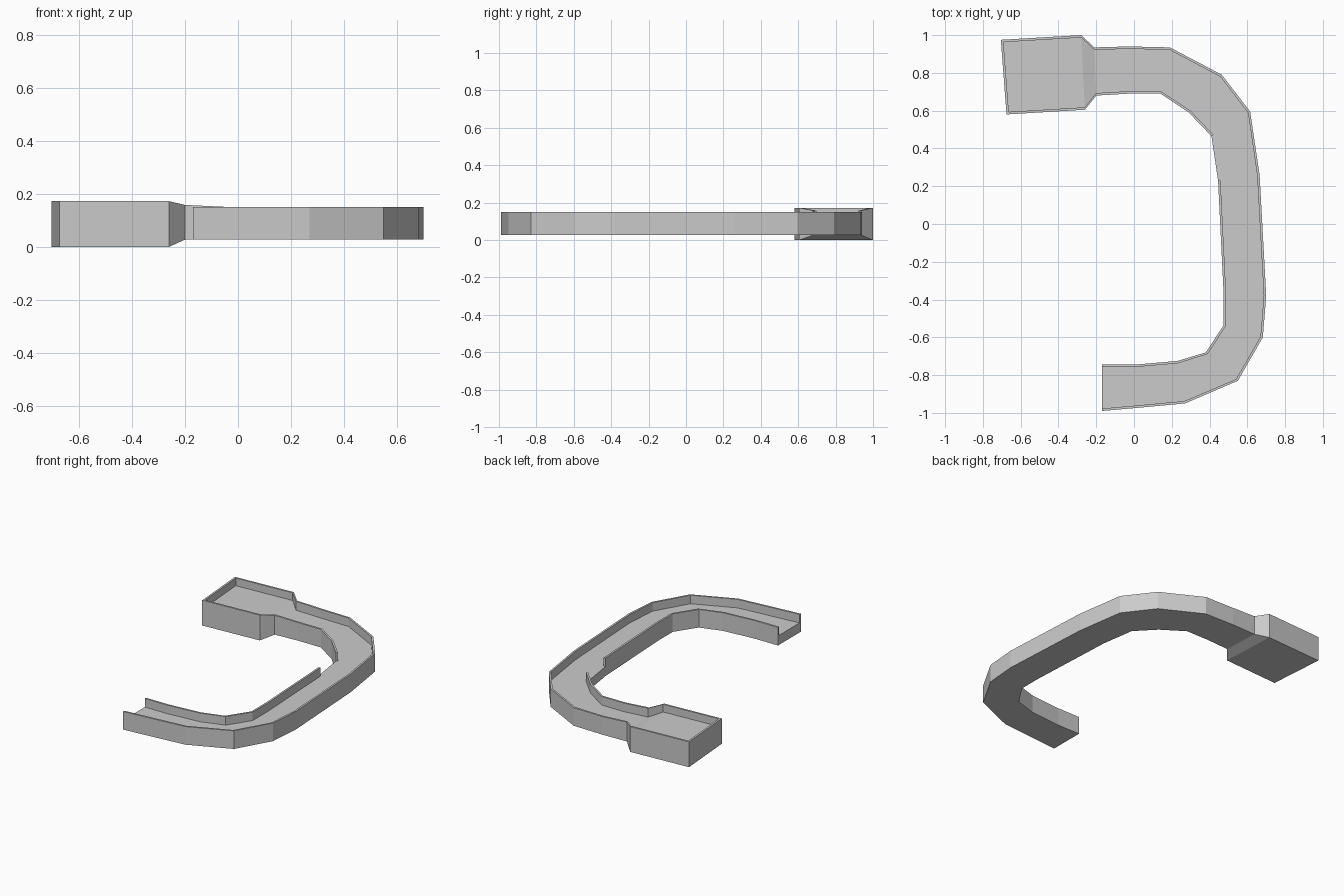
import bpy, bmesh
from mathutils import Vector

if "Cube" in bpy.data.objects:
    bpy.data.objects.remove(bpy.data.objects["Cube"])

# Stations along the path: outer xy, inner xy, bottom, floor, rim heights
B, F, R = 0.027, 0.092, 0.15
rows = [
    (-.17, -.99, -.17, -.745, B, F, R),
    (.00, -.975, .00, -.745, B, F, R),
    (.27, -.95, .23, -.725, B, F, R),
    (.55, -.83, .38, -.68, B, F, R),
    (.682, -.60, .475, -.535, B, F, R),
    (.70, -.38, .475, -.38, B, F, R),
    (.665, .26, .445, .23, B, F, R),
    (.615, .595, .41, .465, B, F, R),
    (.465, .79, .29, .59, B, F, R),
    (.19, .935, .14, .69, B, F, R),
    (-.03, .94, -.03, .69, B, F, R),
    (-.21, .935, -.20, .68, B, .098, .158),
    (-.28, 1.0, -.26, .605, 0, .12, .172),
    (-.705, .975, -.675, .58, 0, .12, .172),
]
T = 0.013  # wall thickness


def loft(name, sections):
    """Solid through a list of four-point sections."""
    bm = bmesh.new()
    rings = [[bm.verts.new(p) for p in s] for s in sections]
    for a, b in zip(rings, rings[1:]):
        for i in range(4):
            j = (i + 1) % 4
            bm.faces.new((a[i], a[j], b[j], b[i]))
    bm.faces.new(rings[0])
    bm.faces.new(rings[-1])
    bmesh.ops.recalc_face_normals(bm, faces=bm.faces)
    mesh = bpy.data.meshes.new(name)
    bm.to_mesh(mesh)
    bm.free()
    ob = bpy.data.objects.new(name, mesh)
    bpy.context.collection.objects.link(ob)
    return ob


def section(p, q, z0, z1):
    return [(p.x, p.y, z0), (q.x, q.y, z0), (q.x, q.y, z1), (p.x, p.y, z1)]


slab, outer, inner = [], [], []
for ox, oy, ix, iy, zb, zf, zr in rows:
    o, i = Vector((ox, oy)), Vector((ix, iy))
    d = (i - o).normalized() * T
    slab.append(section(o, i, zb, zf))
    outer.append(section(o, o + d, zf, zr))
    inner.append(section(i, i - d, zf, zr))

# Floor of the channel and its side walls; the inner wall has a doorway gap
loft("channel_floor", slab)
loft("outer_wall", outer)
loft("inner_wall_long", inner[:7])
loft("inner_wall_short", inner[7:])

# Wall closing the wide end
ox, oy, ix, iy, zb, zf, zr = rows[-1]
o, i = Vector((ox, oy)), Vector((ix, iy))
across = (i - o).normalized() * T
along = Vector((-across.y, across.x))
o, i = o + across, i - across
loft("end_wall", [section(o, o + along, zf, zr), section(i, i + along, zf, zr)])
